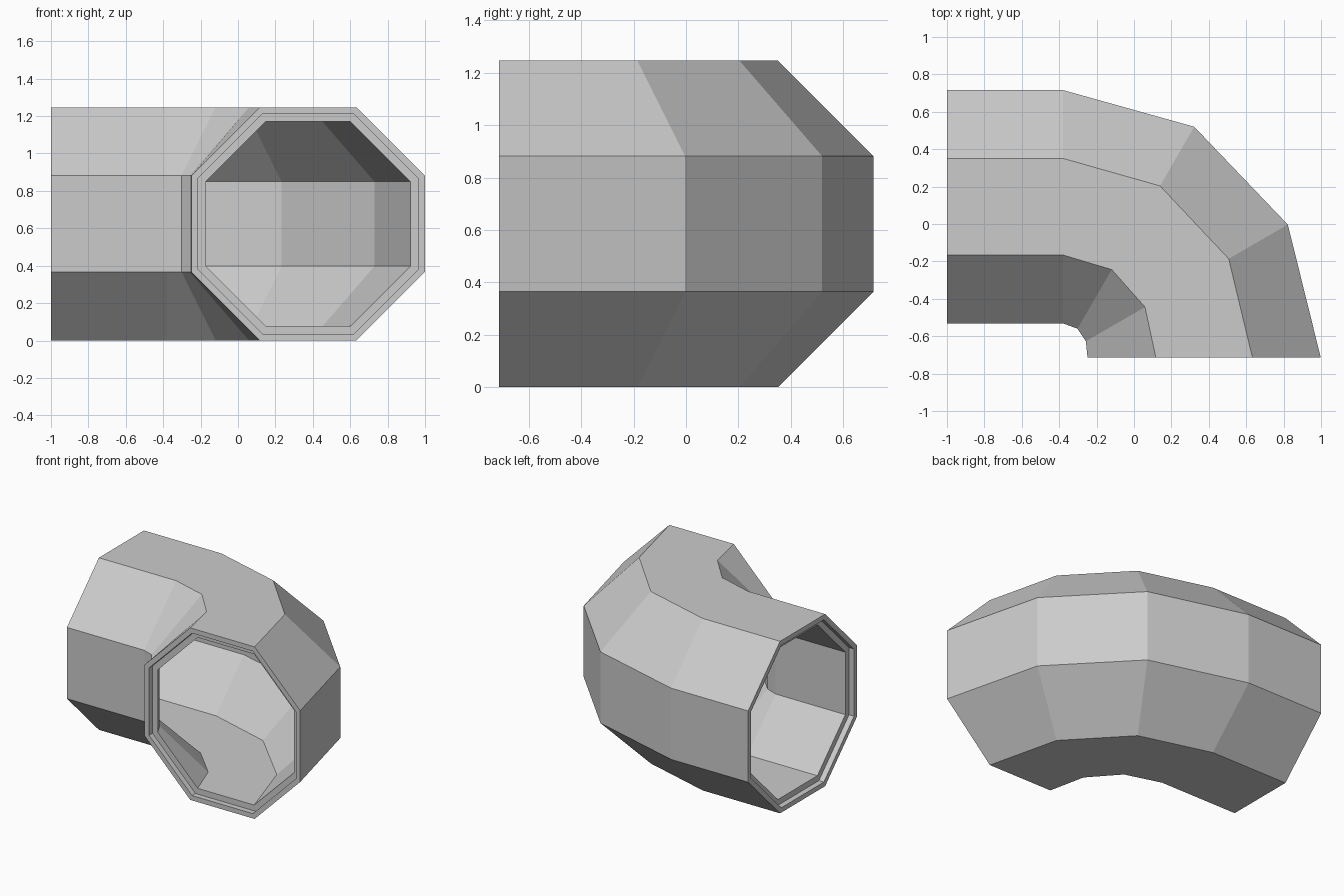
import bpy, bmesh, math
from mathutils import Vector

if "Cube" in bpy.data.objects:
    bpy.data.objects.remove(bpy.data.objects["Cube"])

HALF = 0.6235          # half width of the octagonal section
ZC = 0.6235            # height of the pipe axis
RIM, WALL, STEP = 0.035, 0.077, 0.04   # lip width, wall thickness, lip recess depth

# Pipe stations: (axis x, axis y, section angle, inset from the outer octagon)
outside = [(-1, 0.0925, 90, 0), (-0.38, 0.0925, 90, 0), (0.01, -0.02, 60, 0),
           (0.2825, -0.315, 30, 0), (0.375, -0.714, 0, 0)]
front_lip = [(0.375, -0.714, 0, RIM), (0.375, -0.714 + STEP, 0, RIM),
             (0.375, -0.714 + STEP, 0, WALL)]
inside = [(0.256, -0.314, 30, WALL), (-0.04, -0.015, 60, WALL), (-0.4, 0.0925, 90, WALL)]
left_lip = [(-1 + STEP, 0.0925, 90, WALL), (-1 + STEP, 0.0925, 90, RIM),
            (-1, 0.0925, 90, RIM)]


def add_ring(bm, x, y, angle, inset):
    """Upright octagon centred on the pipe axis, turned about z."""
    r = (HALF - inset) / math.cos(math.pi / 8)
    a = math.radians(angle)
    verts = []
    for i in range(8):
        t = math.pi / 8 + i * math.pi / 4
        u, w = r * math.cos(t), r * math.sin(t)
        verts.append(bm.verts.new(Vector((x + u * math.cos(a), y + u * math.sin(a), ZC + w))))
    return verts


# Hollow elbow: outer skin, stepped lip, inner skin, stepped lip, closed up
bm = bmesh.new()
rings = [add_ring(bm, *s) for s in outside + front_lip + inside + left_lip]
for k, ring in enumerate(rings):
    nxt = rings[(k + 1) % len(rings)]
    for i in range(8):
        j = (i + 1) % 8
        bm.faces.new((ring[i], ring[j], nxt[j], nxt[i]))
bmesh.ops.recalc_face_normals(bm, faces=bm.faces)

mesh = bpy.data.meshes.new("pipe_elbow")
bm.to_mesh(mesh)
bm.free()
bpy.context.collection.objects.link(bpy.data.objects.new("pipe_elbow", mesh))
